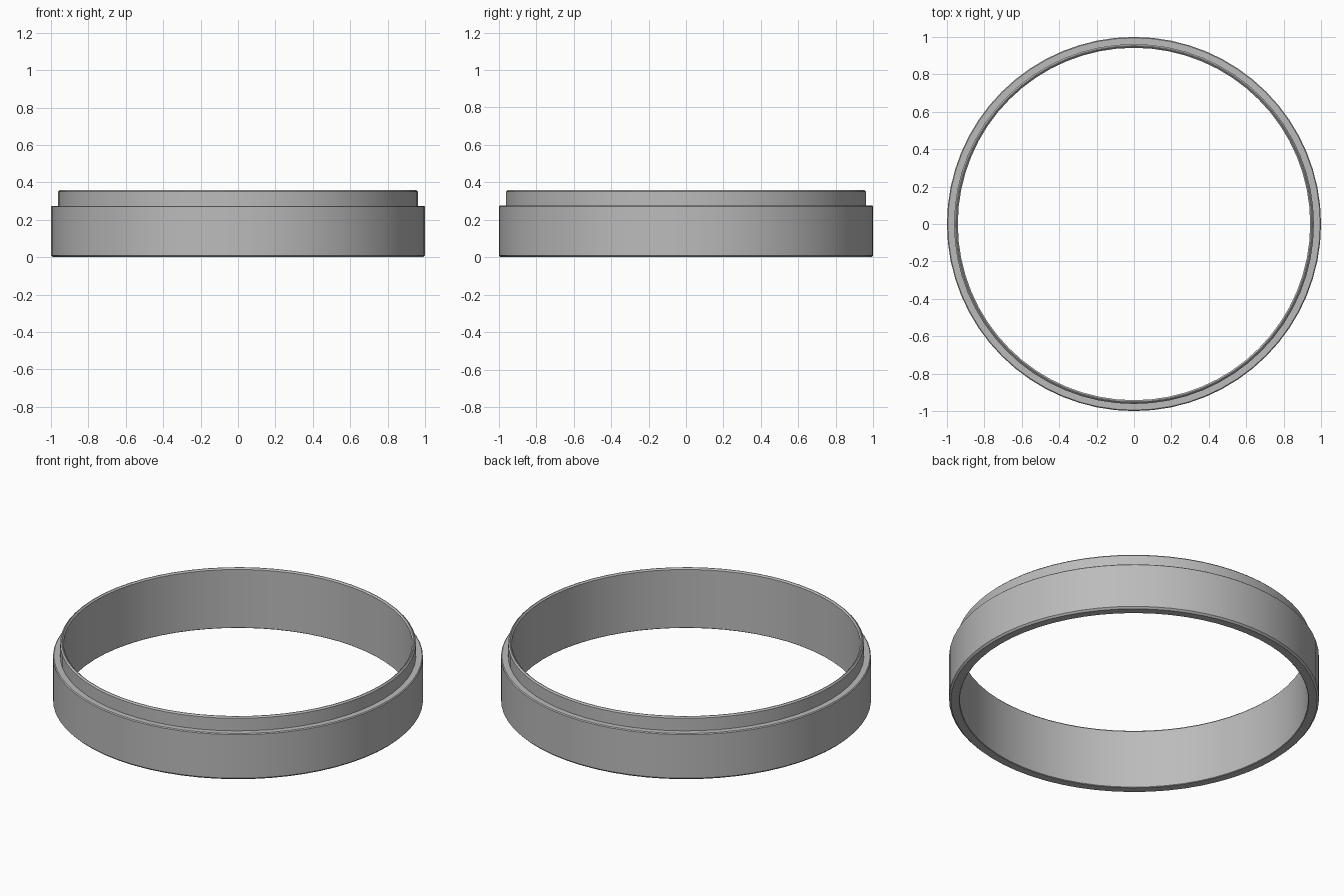
import bpy
import bmesh
import math

cube = bpy.data.objects.get("Cube")
if cube:
    bpy.data.objects.remove(cube, do_unlink=True)

SEGMENTS = 64

grey = bpy.data.materials.new("satin grey")
grey.use_nodes = True
colour = (0.5, 0.5, 0.5, 1)
grey.diffuse_color = colour
grey.node_tree.nodes["Principled BSDF"].inputs["Base Color"].default_value = colour


def lathe(name, profile, material):
    """Revolve a closed (radius, height) profile around the z axis."""
    bm = bmesh.new()
    verts = [bm.verts.new((r, 0, z)) for r, z in profile]
    edges = [bm.edges.new((v, verts[(i + 1) % len(verts)])) for i, v in enumerate(verts)]
    bmesh.ops.spin(bm, geom=verts + edges, cent=(0, 0, 0), axis=(0, 0, 1),
                   angle=math.tau, steps=SEGMENTS, use_merge=False)
    bmesh.ops.remove_doubles(bm, verts=bm.verts, dist=0.0001)
    bmesh.ops.recalc_face_normals(bm, faces=bm.faces)
    mesh = bpy.data.meshes.new(name)
    bm.to_mesh(mesh)
    bm.free()
    mesh.materials.append(material)
    obj = bpy.data.objects.new(name, mesh)
    bpy.context.collection.objects.link(obj)
    bpy.context.view_layer.objects.active = obj
    obj.select_set(True)
    bpy.ops.object.shade_smooth_by_angle(angle=math.radians(30))
    obj.select_set(False)
    return obj


# Stepped band: wide lower wall, thin raised lip, small chamfers on the rims
lathe("stepped_ring", [
    (0.945, 0.0), (0.99, 0.0), (1.0, 0.01),     # underside and lower rim
    (1.0, 0.27), (0.995, 0.275), (0.962, 0.275),  # outer wall and ledge
    (0.962, 0.35), (0.954, 0.358),              # raised lip
    (0.95, 0.358), (0.942, 0.35), (0.942, 0.003),  # bore
], grey)
